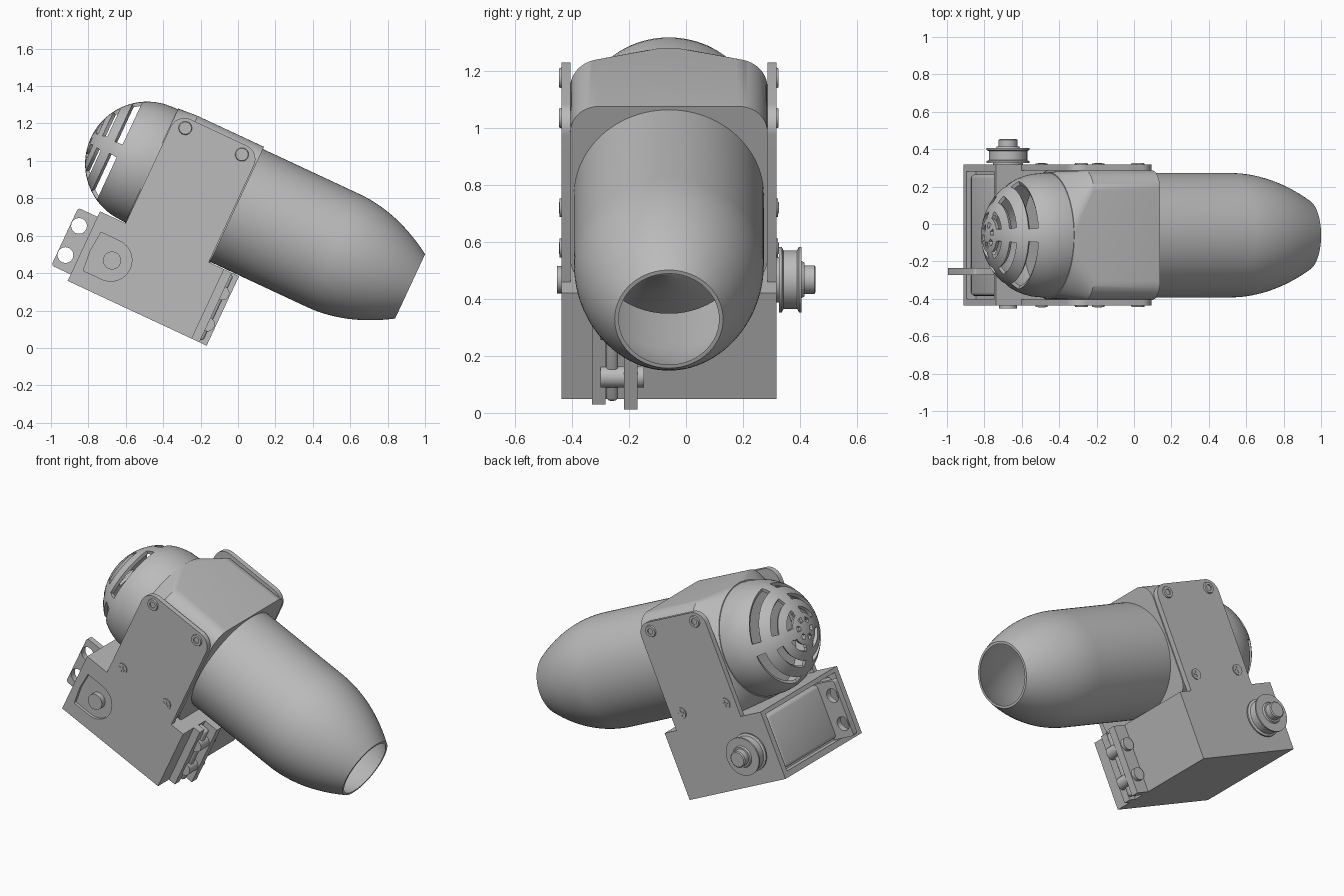
import bpy, bmesh
from math import sin, cos, pi, sqrt, radians
from mathutils import Matrix

if "Cube" in bpy.data.objects:
    bpy.data.objects.remove(bpy.data.objects["Cube"])

grey = bpy.data.materials.new("plain_grey")
grey.use_nodes = True
grey.diffuse_color = (0.5, 0.5, 0.5, 1)
grey.node_tree.nodes["Principled BSDF"].inputs["Base Color"].default_value = (0.5, 0.5, 0.5, 1)

# The whole unit is built level (u along the barrel, v up) and tilted nose down
TILT = Matrix.Rotation(radians(25), 4, 'Y')
MID_Y, AXIS_V, R = -0.06, 0.687, 0.333
SIDES = ((-0.437, -1), (0.317, 1))


def finish(name, bm):
    bmesh.ops.remove_doubles(bm, verts=bm.verts, dist=0.0002)
    bmesh.ops.recalc_face_normals(bm, faces=bm.faces)
    mesh = bpy.data.meshes.new(name)
    bm.to_mesh(mesh)
    bm.free()
    mesh.materials.append(grey)
    mesh.shade_smooth()
    mesh.set_sharp_from_angle(angle=radians(30))
    ob = bpy.data.objects.new(name, mesh)
    ob.matrix_world = TILT
    bpy.context.collection.objects.link(ob)
    return ob


def bake(ob):
    bpy.context.view_layer.update()
    graph = bpy.context.evaluated_depsgraph_get()
    mesh = bpy.data.meshes.new_from_object(ob.evaluated_get(graph))
    ob.modifiers.clear()
    ob.data = mesh
    mesh.shade_smooth()
    mesh.set_sharp_from_angle(angle=radians(30))


def cut(ob, cutter):
    mod = ob.modifiers.new("cut", 'BOOLEAN')
    mod.operation, mod.object, mod.solver = 'DIFFERENCE', cutter, 'EXACT'
    bake(ob)
    bpy.data.objects.remove(cutter)


def loft(name, rings):
    bm = bmesh.new()
    rows = [[bm.verts.new(p) for p in ring] for ring in rings]
    n = len(rows[0])
    for a, b in zip(rows, rows[1:]):
        for i in range(n):
            bm.faces.new((a[i], a[(i + 1) % n], b[(i + 1) % n], b[i]))
    bm.faces.new(rows[0])
    bm.faces.new(rows[-1])
    return finish(name, bm)


def prism(name, pts, y0, y1):
    return loft(name, [[(u, y, v) for u, v in pts] for y in (y0, y1)])


def box(name, u0, u1, y0, y1, v0, v1, bevel=0):
    ob = prism(name, [(u0, v0), (u1, v0), (u1, v1), (u0, v1)], y0, y1)
    if bevel:
        mod = ob.modifiers.new("bevel", 'BEVEL')
        mod.width, mod.segments = bevel, 3
        bake(ob)
    return ob


def arc(cu, cv, r, a0, a1, n=10):
    return [(cu + r * cos(radians(a0 + (a1 - a0) * i / n)),
             cv + r * sin(radians(a0 + (a1 - a0) * i / n))) for i in range(n + 1)]


def revolve(name, profile, place, seg=64, skip=None, closed=False):
    """Spin (along, radius) points; place maps (along, c, s) to a position."""
    bm = bmesh.new()
    rows = [[bm.verts.new(place(a, r * cos(2 * pi * i / seg), r * sin(2 * pi * i / seg)))
             for i in range(seg)] for a, r in profile]
    pairs = list(zip(range(len(rows)), range(1, len(rows))))
    if closed:
        pairs.append((len(rows) - 1, 0))
    for j, k in pairs:
        for i in range(seg):
            if skip and skip((profile[j][1] + profile[k][1]) / 2, 2 * pi * (i + 0.5) / seg):
                continue
            m = (i + 1) % seg
            bm.faces.new((rows[j][i], rows[j][m], rows[k][m], rows[k][i]))
    return finish(name, bm)


def on_barrel(a, c, s):
    return (a, MID_Y + c, AXIS_V + s)


def pin(name, u, v, profile, seg=32):
    return revolve(name, profile, lambda a, c, s: (u + c, a, v + s), seg)


def disc(y0, y1, r):
    return [(y0, 0), (y0, r), (y1, r), (y1, 0)]


# Hollow barrel tapering to an open mouth
outer = [(-0.34, R), (0.24, R)]
outer += [(0.24 + 0.455 * i / 14, R - 0.143 * (i / 14) ** 2) for i in range(1, 15)]
inner = [(u, r - 0.014) for u, r in reversed(outer)]
revolve("barrel", outer + inner, on_barrel, 96, closed=True)

# Nose cone inside the barrel
revolve("inner_cone", [(-0.1, 0), (-0.1, 0.28), (0.05, 0.28), (0.12, 0.18),
                       (0.2, 0.09), (0.28, 0.03), (0.3, 0)], on_barrel)

# Vented rear dome: bands of the sphere are left open between four ribs
BANDS = ((0.095, 0.13), (0.178, 0.213), (0.26, 0.29))


def vent(r, t):
    if 0.04 < r < 0.068:
        return (t % (pi / 3)) < pi / 6
    on_rib = min(abs(r * sin(t)), abs(r * cos(t))) < 0.035
    return any(a < r < b for a, b in BANDS) and not on_rib


radii = [0, 0.02, 0.04, 0.068, 0.08] + [r for b in BANDS for r in b]
radii += [0.112, 0.155, 0.195, 0.235, 0.275, 0.305, 0.318, 0.328, R]
dome = revolve("vented_dome", [(-0.855 - sqrt(R * R - r * r), r) for r in sorted(radii)]
               + [(-0.825, R)], on_barrel, 96, vent)
mod = dome.modifiers.new("wall", 'SOLIDIFY')
mod.thickness, mod.offset = 0.02, -1
bake(dome)


# Collar: rounded square that blends to a circle at the dome
def collar_ring(u, half, radius):
    k = half - radius
    pts = []
    for q, (sy, sv) in enumerate(((1, 1), (-1, 1), (-1, -1), (1, -1))):
        pts += arc(MID_Y + sy * k, AXIS_V + sv * k, radius, 90 * q, 90 * q + 90, 16)
    return [(u, y, v) for y, v in pts]


loft("collar", [collar_ring(-0.83, 0.338, 0.336), collar_ring(-0.72, 0.346, 0.11),
                collar_ring(-0.328, 0.346, 0.1)])

# Side plates with rounded tops and their screws
plate = [(-0.826, 0.3), (-0.335, 0.3)] + arc(-0.415, 0.92, 0.08, 0, 90) \
    + arc(-0.746, 0.92, 0.08, 90, 180)
for y, d in SIDES:
    side = "right" if d < 0 else "left"
    prism("side_plate_" + side, plate, y, y - d * 0.032)
    for u in (-0.752, -0.418):
        pin("socket_screw_" + side, u, 0.946,
            [(y, 0.036), (y + d * 0.008, 0.033), (y + d * 0.008, 0.018), (y + d * 0.001, 0.018),
             (y + d * 0.001, 0)])
        pin("cross_screw_" + side, u, 0.443, disc(y, y + d * 0.006, 0.033))
        for w, h in ((0.02, 0.005), (0.005, 0.02)):
            box("screw_cross_" + side, u - w, u + w, y, y + d * 0.009, 0.443 - h, 0.443 + h)

# Gearbox base with a recessed rear panel and a pocket around the axle
base = box("base", -0.977, -0.245, -0.437, 0.317, -0.06, 0.35)
cut(base, box("recess_cutter", -1.1, -0.92, -0.4, 0.28, -0.025, 0.325))
cut(base, prism("pocket_cutter", arc(-0.815, 0.138, 0.113, -90, 90, 24)
                + [(-0.925, 0.251), (-0.935, 0.138), (-0.925, 0.025)], -0.5, -0.418))
box("rear_panel", -0.962, -0.9, -0.385, 0.265, -0.012, 0.312, 0.02)

# Axle and grooved pulley
AX = (-0.808, 0.139)
pin("axle", *AX, disc(-0.452, -0.4, 0.048))
pin("pulley", *AX, [(0.3, 0), (0.3, 0.08), (0.327, 0.08), (0.327, 0.115), (0.336, 0.115),
                    (0.342, 0.103), (0.39, 0.103), (0.396, 0.115), (0.405, 0.115),
                    (0.405, 0.065), (0.415, 0.06), (0.415, 0.05), (0.45, 0.05),
                    (0.455, 0.044), (0.455, 0)], 48)

# Rear mounting tab with two holes
tab = prism("rear_tab", [(-0.94, -0.022), (-0.94, 0.318)] + arc(-1.076, 0.303, 0.015, 90, 180, 4)
            + arc(-1.076, -0.007, 0.015, 180, 270, 4), -0.272, -0.235)
for v in (0.232, 0.06):
    cut(tab, pin("hole_cutter", -1.046, v, disc(-0.4, -0.1, 0.042)))

# Front rail: three upright strips and two cross bolts
box("rail_outer_strip", -0.26, -0.2, -0.33, -0.283, -0.06, 0.35)
box("rail_middle_block", -0.26, -0.185, -0.28, -0.238, -0.045, 0.34, 0.015)
box("rail_inner_strip", -0.26, -0.157, -0.218, -0.17, -0.06, 0.35)
for v in (0.046, 0.23):
    pin("rail_bolt", -0.2, v, disc(-0.3, -0.148, 0.038))
